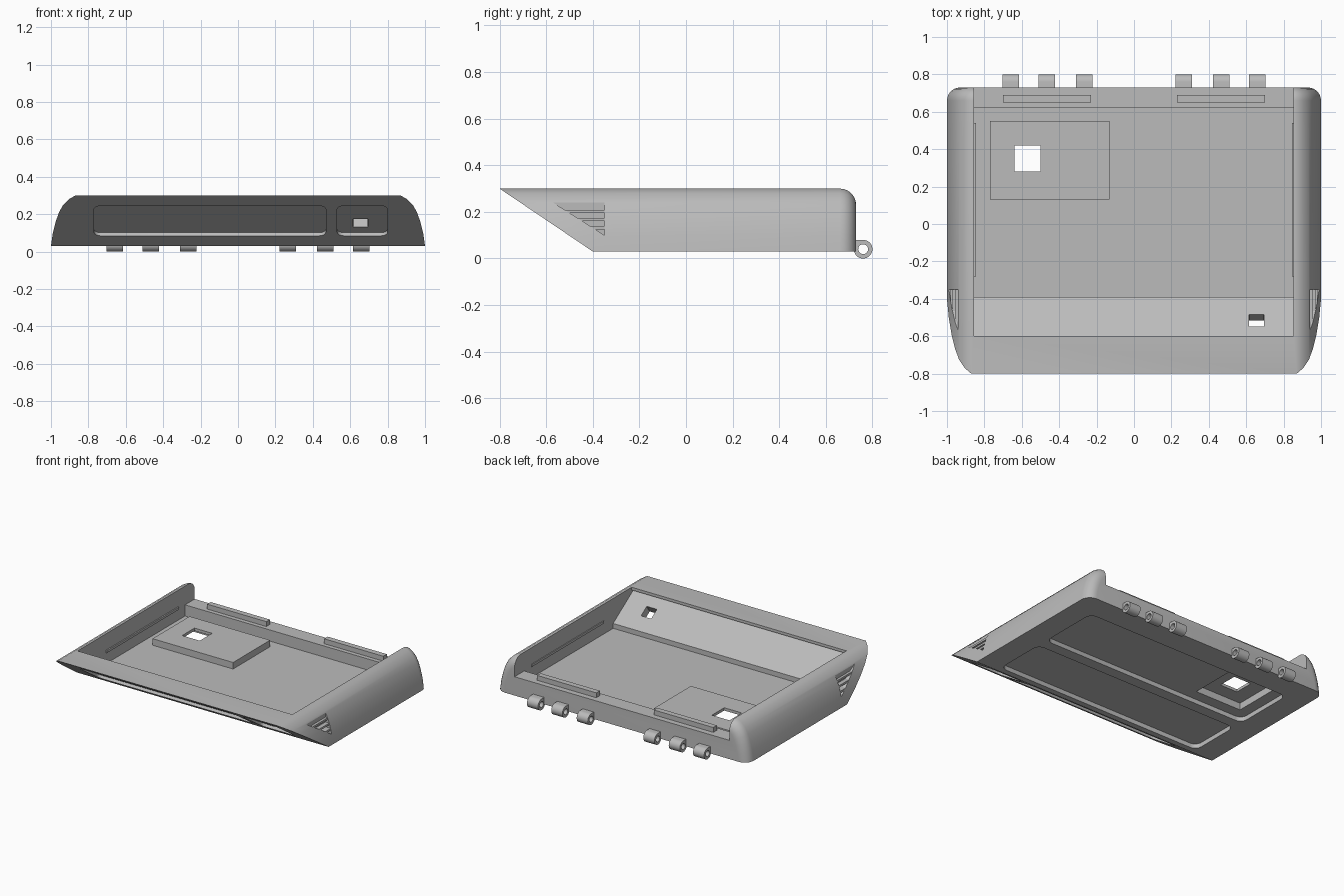
import bpy, bmesh, math
from mathutils import Matrix, Vector

cube = bpy.data.objects.get("Cube")
if cube:
    bpy.data.objects.remove(cube)

grey = bpy.data.materials.new("plain_grey")
grey.use_nodes = True
grey.diffuse_color = (0.5, 0.5, 0.5, 1)
grey.node_tree.nodes["Principled BSDF"].inputs["Base Color"].default_value = (0.5, 0.5, 0.5, 1)


def finish(name, bm):
    bmesh.ops.recalc_face_normals(bm, faces=bm.faces)
    mesh = bpy.data.meshes.new(name)
    bm.to_mesh(mesh)
    bm.free()
    mesh.materials.append(grey)
    obj = bpy.data.objects.new(name, mesh)
    bpy.context.collection.objects.link(obj)
    return obj


def prism_bm(points, axis, lo, hi):
    """Extrude a 2D outline along one axis."""
    def place(p, t):
        return {"x": (t, p[0], p[1]), "y": (p[0], t, p[1]), "z": (p[0], p[1], t)}[axis]
    bm = bmesh.new()
    face = bm.faces.new([bm.verts.new(place(p, lo)) for p in points])
    new = bmesh.ops.extrude_face_region(bm, geom=[face])["geom"]
    shift = Vector(place((0, 0), hi - lo))
    bmesh.ops.translate(bm, vec=shift, verts=[v for v in new if isinstance(v, bmesh.types.BMVert)])
    return bm


def prism(name, points, axis, lo, hi, matrix=None):
    bm = prism_bm(points, axis, lo, hi)
    if matrix:
        bm.transform(matrix)
    return finish(name, bm)


def box(name, x0, x1, y0, y1, z0, z1):
    return prism(name, [(x0, y0), (x1, y0), (x1, y1), (x0, y1)], "z", z0, z1)


def rounded(x0, x1, y0, y1, r, steps=5):
    pts = []
    corners = [(x1 - r, y1 - r), (x0 + r, y1 - r), (x0 + r, y0 + r), (x1 - r, y0 + r)]
    for i, (cx, cy) in enumerate(corners):
        for k in range(steps + 1):
            a = math.pi / 2 * (i + k / steps)
            pts.append((cx + r * math.cos(a), cy + r * math.sin(a)))
    return pts


def select_only(obj):
    bpy.ops.object.select_all(action="DESELECT")
    obj.select_set(True)
    bpy.context.view_layer.objects.active = obj


def cut(target, cutter):
    cutter.hide_render = True
    mod = target.modifiers.new("cut", "BOOLEAN")
    mod.operation = "DIFFERENCE"
    mod.solver = "EXACT"
    mod.object = cutter
    select_only(target)
    bpy.ops.object.modifier_apply(modifier=mod.name)
    bpy.data.objects.remove(cutter)


def smooth(obj):
    select_only(obj)
    bpy.ops.object.shade_smooth_by_angle(angle=math.radians(30))


# Outer shell: domed cross-section, rounded at the back, sliced by the front slope
half = [(1, .03), (.99, .1), (.975, .16), (.957, .21), (.935, .25), (.905, .28), (.87, .3)]
outline = half + [(-x, z) for x, z in reversed(half)]
bm = prism_bm(outline, "y", -.9, .73)
back_edges = [e for e in bm.edges
              if all(v.co.y > .7 for v in e.verts) and any(v.co.z > .04 for v in e.verts)]
bmesh.ops.bevel(bm, geom=back_edges, offset=.07, segments=6, profile=.5,
                affect="EDGES", clamp_overlap=False)
bmesh.ops.bisect_plane(bm, geom=bm.verts[:] + bm.edges[:] + bm.faces[:],
                       plane_co=(0, -.4, .03), plane_no=(0, -.27, -.4), clear_outer=True)
bmesh.ops.holes_fill(bm, edges=[e for e in bm.edges if e.is_boundary])
shell = finish("shell", bm)

# Interior cavity with a sloped front panel, overhanging rim and low back wall
cavity = [(-.6, .4), (-.6, .28), (-.63, .28), (-.39, .12), (-.39, .085),
          (.62, .085), (.62, .165), (.8, .165), (.8, .4)]
cut(shell, prism("cavity_cutter", cavity, "x", -.855, .852))

# Rounded recesses under the floor
for y0, y1 in ((.1, .55), (-.36, .02)):
    cut(shell, prism("floor_recess_cutter", rounded(-.83, .83, y0, y1, .05), "z", -.1, .062))

# Recesses and a small window on the front slope
tilt = Matrix.Translation((0, -.6, .165)) @ Matrix.Rotation(-math.atan2(.27, .4), 4, "X")
for x0, x1 in ((-.77, .47), (.53, .8)):
    cut(shell, prism("slope_recess_cutter", rounded(x0, x1, -.143, .143, .035), "z", -.1, .02, tilt))
cut(shell, prism("window_cutter", rounded(.615, .695, .01, .088, .002, 1), "z", -.1, .14, tilt))

# Raised platform with a pocket below and a square hole through it
platform = box("platform", -.77, -.13, .13, .55, .075, .132)
for part in (shell, platform):
    cut(part, box("pocket_cutter", -.75, -.38, .18, .525, .05, .112))
    cut(part, box("hole_cutter", -.64, -.5, .28, .42, 0, .3))

# Triangular side vents
slat_z = (.125, .16, .195)
for side, word in ((1, "left"), (-1, "right")):
    lo, hi = sorted((side * .94, side * 1.1))
    cut(shell, prism("vent_cutter", [(-.57, .24), (-.35, .24), (-.35, .1)], "x", lo, hi))
    for i, z in enumerate(slat_z):
        top = z + .014
        edge = [-.35 - (h - .1) / .14 * .22 for h in (z, top)]
        lo, hi = sorted((side * .93, side * (.982 - .012 * i)))
        prism(f"{word}_vent_slat_{i + 1}",
              [(-.35, z), (-.35, top), (edge[1], top), (edge[0], z)], "x", lo, hi)

    # Inner wall ridge and back ledge rib
    lo, hi = sorted((side * .846, side * .87))
    box(f"{word}_wall_ridge", lo, hi, -.28, .54, .165, .182)
    lo, hi = sorted((side * .23, side * .7))
    box(f"{word}_back_rib", lo, hi, .65, .69, .15, .2)

    # Hinge knuckles: a ring with a tab running into the back wall
    for i, x in enumerate((.265, .467, .66)):
        lo, hi = side * x - .044, side * x + .044
        arc = [(.76 + .04 * math.cos(a), .04 + .04 * math.sin(a))
               for a in (math.pi * (k / 16 - 1) for k in range(25))]
        knuckle = prism(f"{word}_hinge_{i + 1}", arc + [(.715, .08), (.715, .04)], "x", lo, hi)
        pin = [(.76 + .021 * math.cos(k * math.pi / 10), .04 + .021 * math.sin(k * math.pi / 10))
               for k in range(20)]
        cut(knuckle, prism("pin_cutter", pin, "x", lo - .1, hi + .1))
        smooth(knuckle)

smooth(shell)
